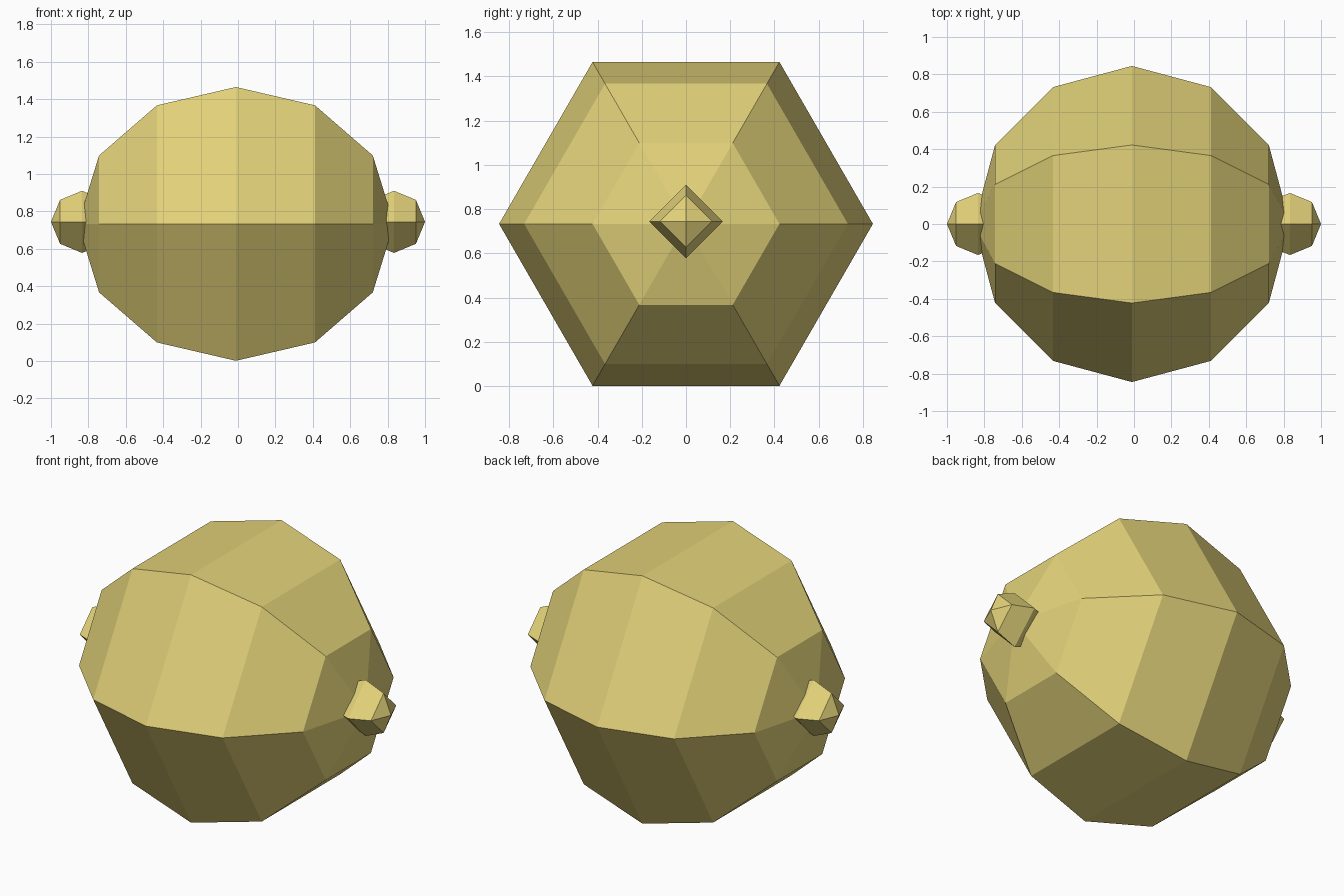
import bpy
from math import radians

if "Cube" in bpy.data.objects:
    bpy.data.objects.remove(bpy.data.objects["Cube"])

gold = bpy.data.materials.new("pale_gold")
gold.diffuse_color = (0.76, 0.64, 0.19, 1)
gold.use_nodes = True
gold.node_tree.nodes["Principled BSDF"].inputs["Base Color"].default_value = gold.diffuse_color


def faceted_ball(name, segments, rings, radius, x, z):
    """Low-poly sphere with its poles along x and a vertex on the y axis."""
    bpy.ops.mesh.primitive_uv_sphere_add(
        segments=segments, ring_count=rings, radius=radius,
        location=(x, 0, z), rotation=(0, radians(90), 0))
    ball = bpy.context.object
    ball.name = name
    # Turn the mesh about its pole axis so vertices land on the y axis
    if segments == 6:
        for v in ball.data.vertices:
            v.co.x, v.co.y = -v.co.y, v.co.x
        # keep a vertex at +/-y whichever way the primitive starts
        if max(v.co.y for v in ball.data.vertices) < radius * 0.95:
            for v in ball.data.vertices:
                v.co.x, v.co.y = -v.co.y, v.co.x
    ball.data.materials.append(gold)
    bpy.ops.object.shade_flat()
    return ball


# Six-sided body lying on one flat
faceted_ball("body", 6, 6, 0.845, -0.011, 0.733)

# Small four-sided knobs sunk into both ends
for side, label in ((-1, "left"), (1, "right")):
    faceted_ball(label + "_knob", 4, 4, 0.166, side * 0.834, 0.744)
